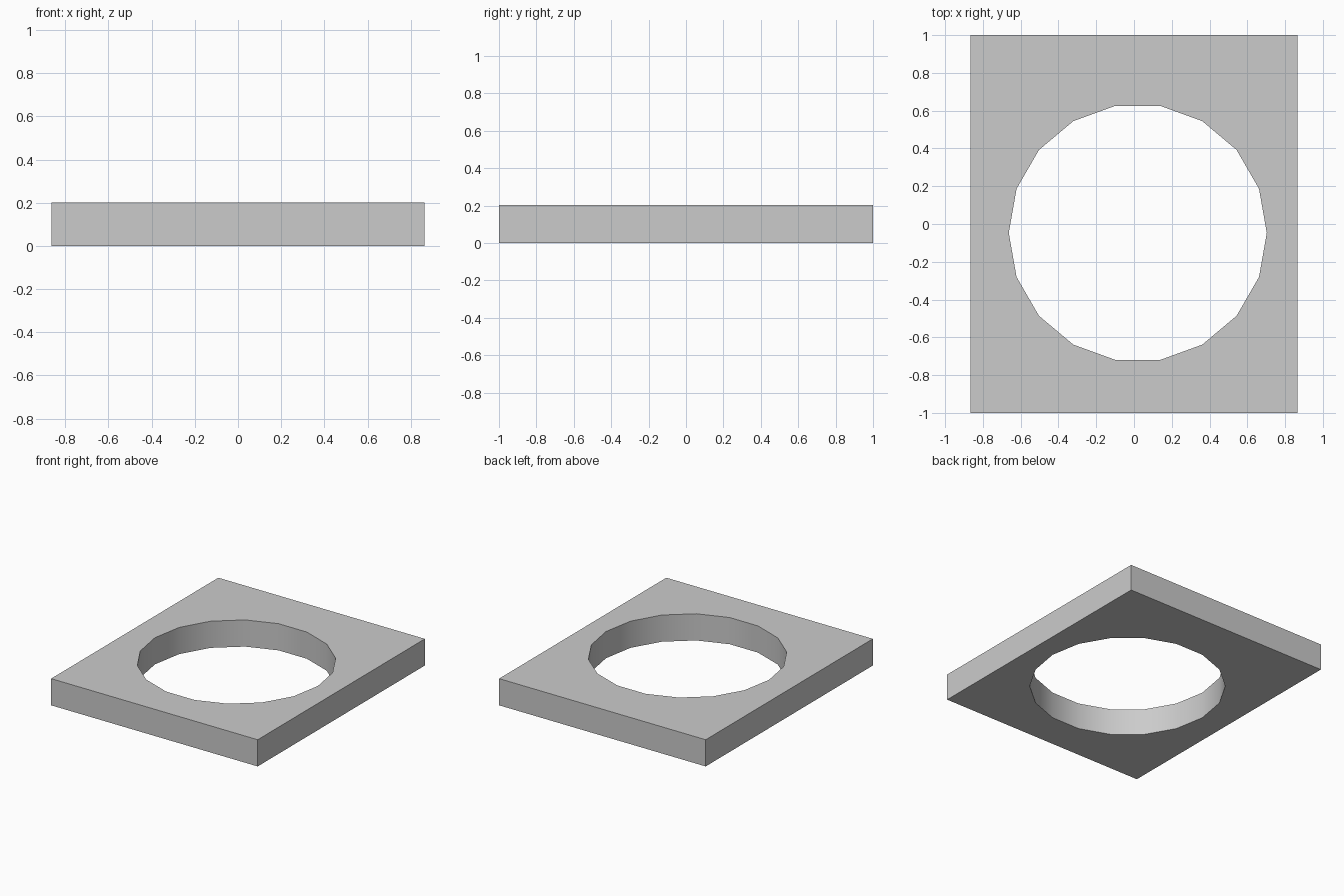
import bpy, bmesh, math

if "Cube" in bpy.data.objects:
    bpy.data.objects.remove(bpy.data.objects["Cube"])

HALF_X, HALF_Y, THICK = 0.865, 1.0, 0.202
HOLE_X, HOLE_Y, HOLE_R, SIDES = 0.02, -0.047, 0.683, 18


def add_loop(bm, points):
    verts = [bm.verts.new((x, y, 0)) for x, y in points]
    return [bm.edges.new((v, verts[(i + 1) % len(verts)])) for i, v in enumerate(verts)]


# Plate outline and the 18-sided opening
bm = bmesh.new()
outline = [(-HALF_X, -HALF_Y), (HALF_X, -HALF_Y), (HALF_X, HALF_Y), (-HALF_X, HALF_Y)]
hole = [(HOLE_X + HOLE_R * math.cos(2 * math.pi * i / SIDES),
         HOLE_Y + HOLE_R * math.sin(2 * math.pi * i / SIDES)) for i in range(SIDES)]
edges = add_loop(bm, outline) + add_loop(bm, hole)

# Fill between the loops and extrude to thickness
bmesh.ops.triangle_fill(bm, edges=edges, use_beauty=True, normal=(0, 0, 1))
result = bmesh.ops.extrude_face_region(bm, geom=bm.faces[:], use_keep_orig=True)
top = [g for g in result["geom"] if isinstance(g, bmesh.types.BMVert)]
bmesh.ops.translate(bm, verts=top, vec=(0, 0, THICK))
bmesh.ops.recalc_face_normals(bm, faces=bm.faces[:])

mesh = bpy.data.meshes.new("plate_with_hole")
bm.to_mesh(mesh)
bm.free()
plate = bpy.data.objects.new("plate_with_hole", mesh)
bpy.context.collection.objects.link(plate)

# Smooth hole wall, sharp rims and corners
bpy.context.view_layer.objects.active = plate
plate.select_set(True)
bpy.ops.object.shade_smooth_by_angle(angle=math.radians(30))
